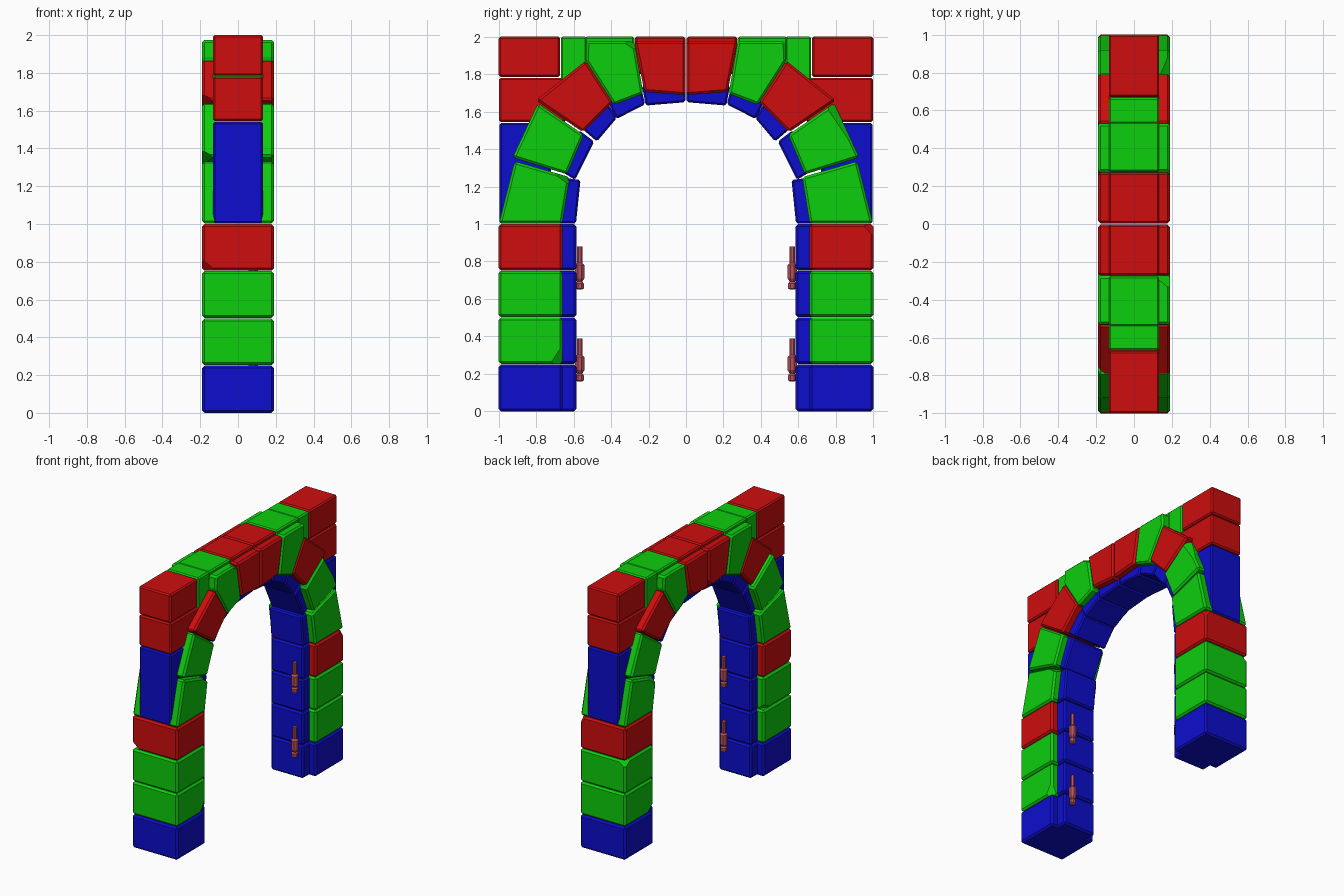
import bpy, bmesh, math, random
from mathutils import Vector

if "Cube" in bpy.data.objects:
    bpy.data.objects.remove(bpy.data.objects["Cube"])

random.seed(7)


def material(name, rgb):
    m = bpy.data.materials.new(name)
    m.diffuse_color = (*rgb, 1)
    m.use_nodes = True
    m.node_tree.nodes["Principled BSDF"].inputs["Base Color"].default_value = m.diffuse_color
    return m


RED = material("red stone", (0.62, 0.004, 0.004))
GREEN = material("green stone", (0.004, 0.62, 0.004))
BLUE = material("blue stone", (0.004, 0.004, 0.62))
PINK = material("dusty pink metal", (0.48, 0.085, 0.115))


def finish(bm, name, mat):
    bmesh.ops.recalc_face_normals(bm, faces=bm.faces)
    me = bpy.data.meshes.new(name)
    bm.to_mesh(me)
    bm.free()
    me.materials.append(mat)
    ob = bpy.data.objects.new(name, me)
    bpy.context.collection.objects.link(ob)
    return ob


def stone(name, outline, half, mat, side, bevel=0.013, chips=1):
    """Bevelled stone: a y-z outline extruded across x, with chipped edges."""
    bm = bmesh.new()
    f = bm.faces.new([bm.verts.new((-half, y * -side, z)) for y, z in outline])
    r = bmesh.ops.extrude_face_region(bm, geom=[f])
    bmesh.ops.translate(bm, vec=(2 * half, 0, 0),
                        verts=[v for v in r["geom"] if isinstance(v, bmesh.types.BMVert)])
    bmesh.ops.recalc_face_normals(bm, faces=bm.faces)
    centre = sum((v.co for v in bm.verts), Vector()) / len(bm.verts)
    corners = [v.co.copy() for v in bm.verts]
    bmesh.ops.bevel(bm, geom=bm.edges[:], offset=bevel, segments=1,
                    profile=0.5, affect='EDGES', clamp_overlap=True)
    for _ in range(chips):
        c = random.choice(corners)
        d = c - centre
        n = Vector([math.copysign(random.uniform(0.4, 1), k) for k in d]).normalized()
        r = bmesh.ops.bisect_plane(bm, geom=bm.verts[:] + bm.edges[:] + bm.faces[:],
                                   plane_co=c - n * 0.034, plane_no=n, clear_outer=True)
        cut = [e for e in r["geom_cut"] if isinstance(e, bmesh.types.BMEdge)]
        if cut:
            bmesh.ops.edgenet_fill(bm, edges=cut)
    return finish(bm, name, mat)


def box(y0, y1, z0, z1):
    return [(y0, z0), (y1, z0), (y1, z1), (y0, z1)]


def pin(name, y, z):
    """Wall pin: stacked eight-sided rings with stepped radii."""
    prof = [(0.013, 0), (0.024, 0.006), (0.024, 0.032), (0.015, 0.042), (0.02, 0.05),
            (0.027, 0.06), (0.027, 0.13), (0.015, 0.142), (0.015, 0.23)]
    bm = bmesh.new()
    rings = [[bm.verts.new((0.08 + r * math.cos((k + .5) * math.pi / 4),
                            y + r * math.sin((k + .5) * math.pi / 4), z + h))
              for k in range(8)] for r, h in prof]
    for a, b in zip(rings, rings[1:]):
        for k in range(8):
            bm.faces.new((a[k], a[(k + 1) % 8], b[(k + 1) % 8], b[k]))
    bm.faces.new(rings[0])
    bm.faces.new(rings[-1])
    finish(bm, name, PINK)


WIDE, CORE = 0.19, 0.133
# Outer ring stones that span the full depth (drawn for the -y half)
RING = [
    ("springer", GREEN, [(-.998, 1.003), (-.66, 1.003), (-.62, 1.25), (-.915, 1.335)]),
    ("haunch", GREEN, [(-.925, 1.355), (-.635, 1.265), (-.545, 1.475), (-.79, 1.645)]),
    ("shoulder", RED, [(-.80, 1.66), (-.55, 1.49), (-.39, 1.65), (-.535, 1.872)]),
    ("voussoir", GREEN, [(-.535, 1.87), (-.385, 1.635), (-.228, 1.695), (-.275, 1.975), (-.53, 1.975)]),
    ("crown", RED, [(-.275, 1.975), (-.222, 1.705), (-.003, 1.688), (-.003, 1.975)]),
]
# Narrow infill behind the ring, up to the flat top
INFILL = [
    ("spandrel_low", BLUE, box(-.995, -.72, 1.003, 1.54)),
    ("spandrel_mid", RED, box(-.998, -.64, 1.545, 1.78)),
    ("spandrel_top", RED, box(-1, -.672, 1.785, 2)),
    ("spandrel_inner", GREEN, box(-.668, -.53, 1.72, 2)),
    ("voussoir_cap", GREEN, box(-.54, -.275, 1.87, 2)),
    ("crown_cap", RED, box(-.272, -.003, 1.8, 2)),
]
# Narrow blue lining stones under the curve
LINING = [
    [(-.70, 1.003), (-.587, 1.003), (-.563, 1.235), (-.68, 1.25)],
    [(-.68, 1.29), (-.592, 1.235), (-.49, 1.44), (-.57, 1.50)],
    [(-.58, 1.53), (-.475, 1.44), (-.37, 1.565), (-.42, 1.65)],
    [(-.42, 1.66), (-.372, 1.56), (-.218, 1.638), (-.24, 1.73)],
    [(-.235, 1.74), (-.215, 1.632), (-.003, 1.65), (-.003, 1.74)],
]
PIER = [("base", BLUE, 0, .25), ("pier_lower", GREEN, .253, .5),
        ("pier_upper", GREEN, .503, .75), ("pier_cap", RED, .753, 1)]

for side, tag in ((1, "front"), (-1, "back")):
    # outlines are written for -y, the sign flips them to the +y half
    s = -side
    for name, mat, z0, z1 in PIER:
        stone(f"{name}_{tag}", box(-1, -.66, z0, z1), WIDE, mat, s, chips=0 if z0 == 0 else 1)
        stone(f"{name}_lining_{tag}", box(-.70, -.585, z0, z1), CORE + .004, BLUE, s, chips=0)
    for name, mat, pts in RING:
        stone(f"{name}_{tag}", pts, WIDE, mat, s)
    for name, mat, pts in INFILL:
        stone(f"{name}_{tag}", pts, CORE, mat, s, bevel=0.01, chips=0)
    for i, pts in enumerate(LINING):
        stone(f"arch_lining_{i + 1}_{tag}", pts, CORE + .004, BLUE, s, bevel=0.01, chips=0)
    for z, level in ((.16, "lower"), (.65, "upper")):
        pin(f"wall_pin_{level}_{tag}", -side * .567, z)
